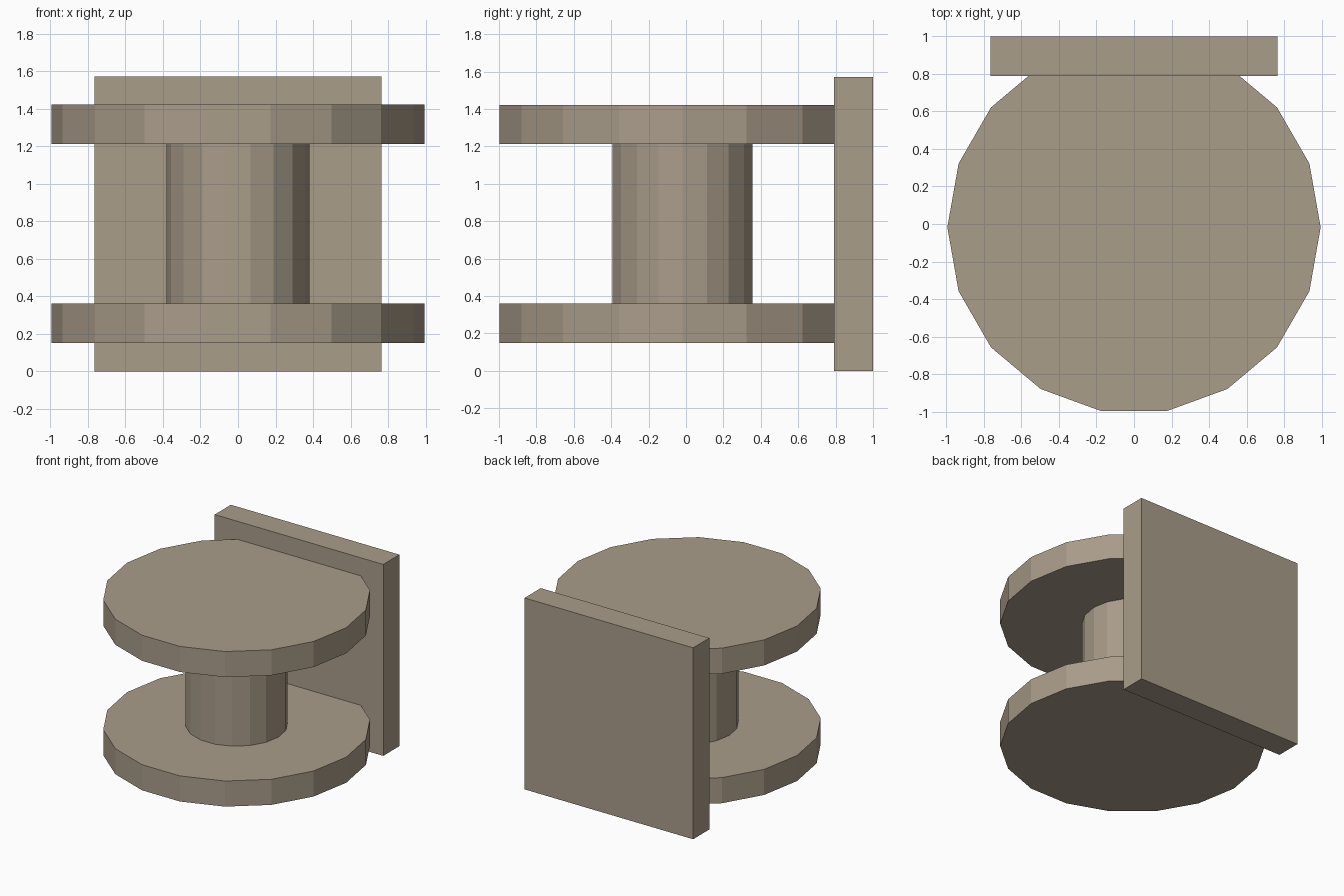
import bpy

if "Cube" in bpy.data.objects:
    bpy.data.objects.remove(bpy.data.objects["Cube"])

SIDES = 18
CENTRE_Y = -0.018

clay = bpy.data.materials.new("warm_grey_brown")
clay.diffuse_color = (0.40, 0.337, 0.254, 1.0)
clay.use_nodes = True
clay.node_tree.nodes["Principled BSDF"].inputs["Base Color"].default_value = clay.diffuse_color


def finish(name):
    obj = bpy.context.object
    obj.name = name
    obj.data.materials.append(clay)
    return obj


def drum(name, radius, z_low, z_high):
    """Upright prism with a corner pointing along +x."""
    bpy.ops.mesh.primitive_cylinder_add(
        vertices=SIDES, radius=radius, depth=z_high - z_low,
        location=(0, CENTRE_Y, (z_low + z_high) / 2))
    obj = finish(name)
    # Blender starts the ring on +y; turn a quarter so a corner sits on +x
    obj.rotation_euler.z = -1.5707963
    return obj


# Two wide flanges joined by a narrow core
drum("lower_flange", 0.995, 0.15, 0.36)
drum("upper_flange", 0.995, 1.212, 1.422)
drum("core", 0.38, 0.36, 1.212)

# Upright mounting plate at the back, overlapping the flanges
bpy.ops.mesh.primitive_cube_add(size=1, location=(0, 0.895, 0.785))
plate = finish("back_plate")
plate.scale = (1.53, 0.21, 1.57)
